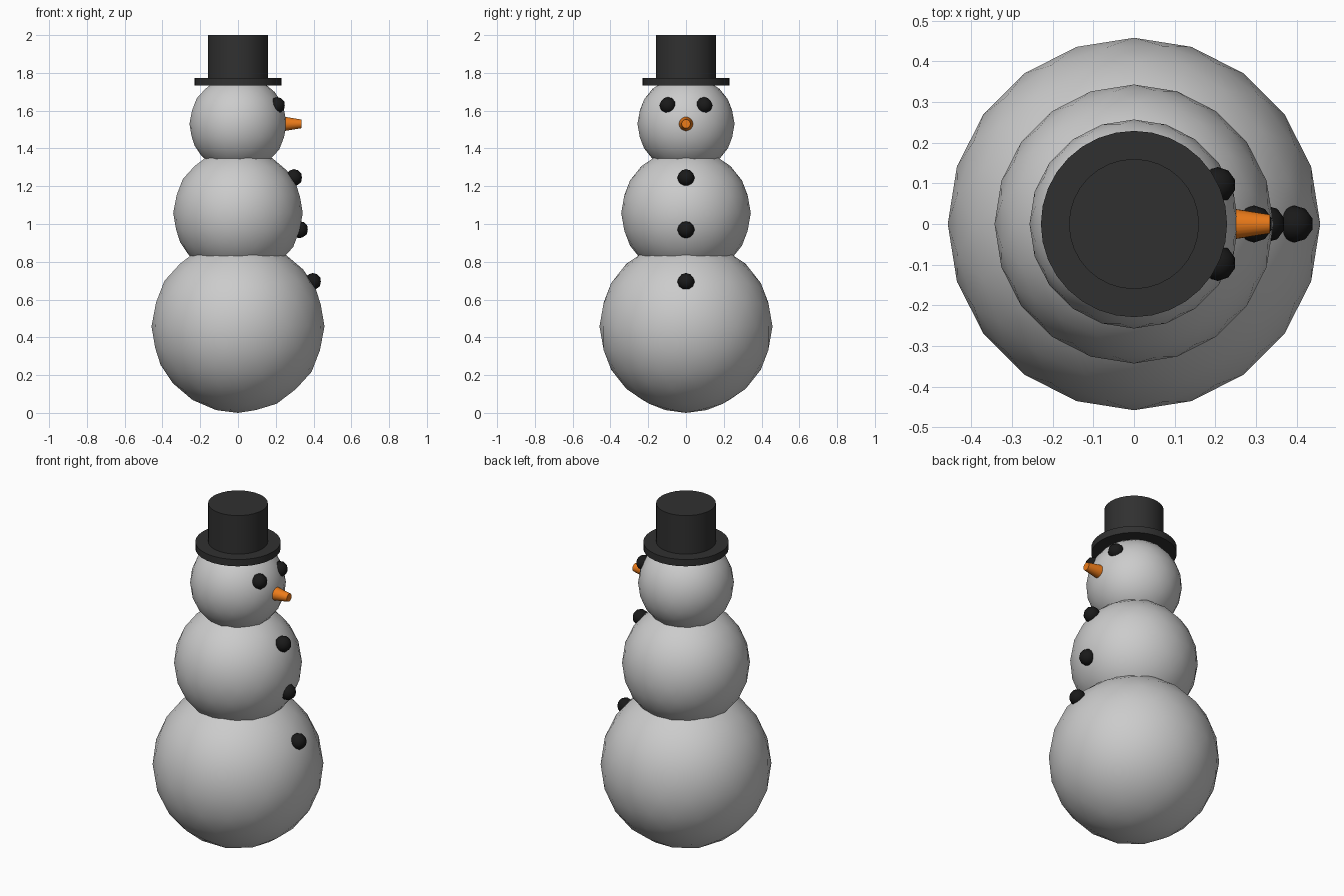
import bpy, math

if "Cube" in bpy.data.objects:
    bpy.data.objects.remove(bpy.data.objects["Cube"])


def material(name, rgb):
    m = bpy.data.materials.new(name)
    m.diffuse_color = (*rgb, 1)
    m.use_nodes = True
    m.node_tree.nodes["Principled BSDF"].inputs["Base Color"].default_value = m.diffuse_color
    return m


coal = material("coal_black", (0.01, 0.01, 0.01))
felt = material("hat_black", (0.03, 0.03, 0.03))
orange = material("orange", (0.85, 0.2, 0.01))


def finish(name, mat):
    ob = bpy.context.object
    ob.name = name
    if mat:
        ob.data.materials.append(mat)
    return ob


def ball(name, radius, loc, subdivisions=3, mat=None):
    bpy.ops.mesh.primitive_ico_sphere_add(
        subdivisions=subdivisions, radius=radius, location=loc)
    bpy.ops.object.shade_smooth()
    return finish(name, mat)


def tapered(name, r1, r2, start, length, mat, sides=32, along_x=False):
    mid = start + length / 2
    bpy.ops.mesh.primitive_cone_add(
        vertices=sides, radius1=r1, radius2=r2, depth=length,
        location=(mid, 0, 1.53) if along_x else (0, 0, mid),
        rotation=(0, math.pi / 2, 0) if along_x else (0, 0, 0))
    bpy.ops.object.shade_smooth_by_angle(angle=math.radians(40))
    return finish(name, mat)


# Stacked snow balls
ball("lower_body", 0.458, (0, 0, 0.458))
ball("middle_body", 0.343, (0, 0, 1.058))
ball("head", 0.257, (0, 0, 1.53))

# Eyes
for side, y in (("right", -0.096), ("left", 0.096)):
    ball(side + "_eye", 0.044, (0.206, y, 1.628), 2, coal)

# Buttons down the chest
for i, (x, z) in enumerate(((0.295, 1.245), (0.326, 0.97), (0.395, 0.695))):
    ball(f"button_{i + 1}", 0.0457, (x, 0, z), 2, coal)

# Blunt nose pointing along +x
tapered("nose", 0.051, 0.023, 0.164, 0.171, orange, 24, along_x=True)

# Hat
tapered("hat_brim", 0.229, 0.229, 1.732, 0.04, felt)
tapered("hat_crown", 0.16, 0.16, 1.765, 0.235, felt)
